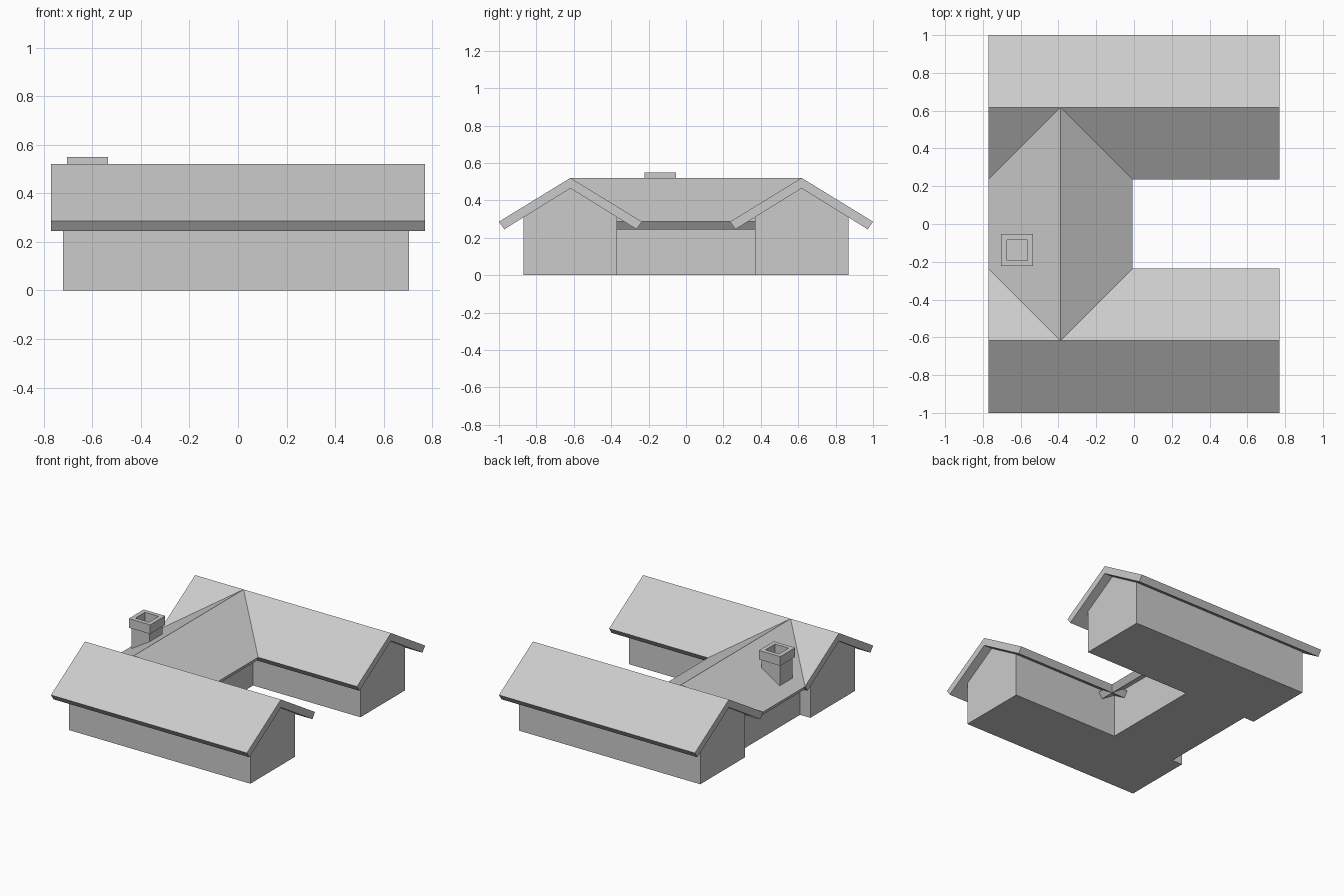
import bpy, bmesh
from mathutils import Vector

if "Cube" in bpy.data.objects:
    bpy.data.objects.remove(bpy.data.objects["Cube"])


def make(name, rings, closed_ends=True):
    """Loft equal-length rings into a closed flat-shaded solid."""
    bm = bmesh.new()
    vs = [[bm.verts.new(p) for p in r] for r in rings]
    n = len(vs[0])
    for a, b in zip(vs, vs[1:]):
        for i in range(n):
            j = (i + 1) % n
            bm.faces.new((a[i], a[j], b[j], b[i]))
    for end in (vs[0], vs[-1]):
        bm.faces.new(end)
    bmesh.ops.recalc_face_normals(bm, faces=bm.faces[:])
    me = bpy.data.meshes.new(name)
    bm.to_mesh(me)
    bm.free()
    ob = bpy.data.objects.new(name, me)
    bpy.context.collection.objects.link(ob)
    return ob


# shared cross-sections: (offset from ridge line, height)
ROOF = [(-0.382, 0.286), (0, 0.52), (0.382, 0.286),
        (0.354, 0.245), (0, 0.464), (-0.354, 0.245)]
WALL = [(-0.25, 0), (0.25, 0), (0.25, 0.315), (0, 0.467), (-0.25, 0.315)]

# two parallel wings
for side, label in ((-1, "front"), (1, "back")):
    y = side * 0.618
    make(label + "_wing_roof", [[(x, y + o, z) for o, z in ROOF] for x in (-0.77, 0.77)])
    make(label + "_wing_walls", [[(x, y + o, z) for o, z in WALL] for x in (-0.72, 0.705)])

# connecting hall; outer eave is mitred, inner eave runs into the wing walls
CX = -0.389


def roof_end(o):
    return 0.618 + o * 0.96 if o <= 0 else 0.618 - o * 0.6


make("hall_roof", [[(CX + o, s * roof_end(o), z) for o, z in ROOF] for s in (-1, 1)])
make("hall_walls", [[(CX + o, s * 0.375, z) for o, z in WALL] for s in (-1, 1)])

# square chimney: shaft, projecting cap, hollow flue
flue = [(0.072, 0.30), (0.072, 0.485), (0.084, 0.485), (0.084, 0.55),
        (0.054, 0.55), (0.054, 0.43)]
make("chimney", [[(-0.619 + sx * h, -0.138 + sy * h, z)
                  for sx, sy in ((-1, -1), (1, -1), (1, 1), (-1, 1))] for h, z in flue])
